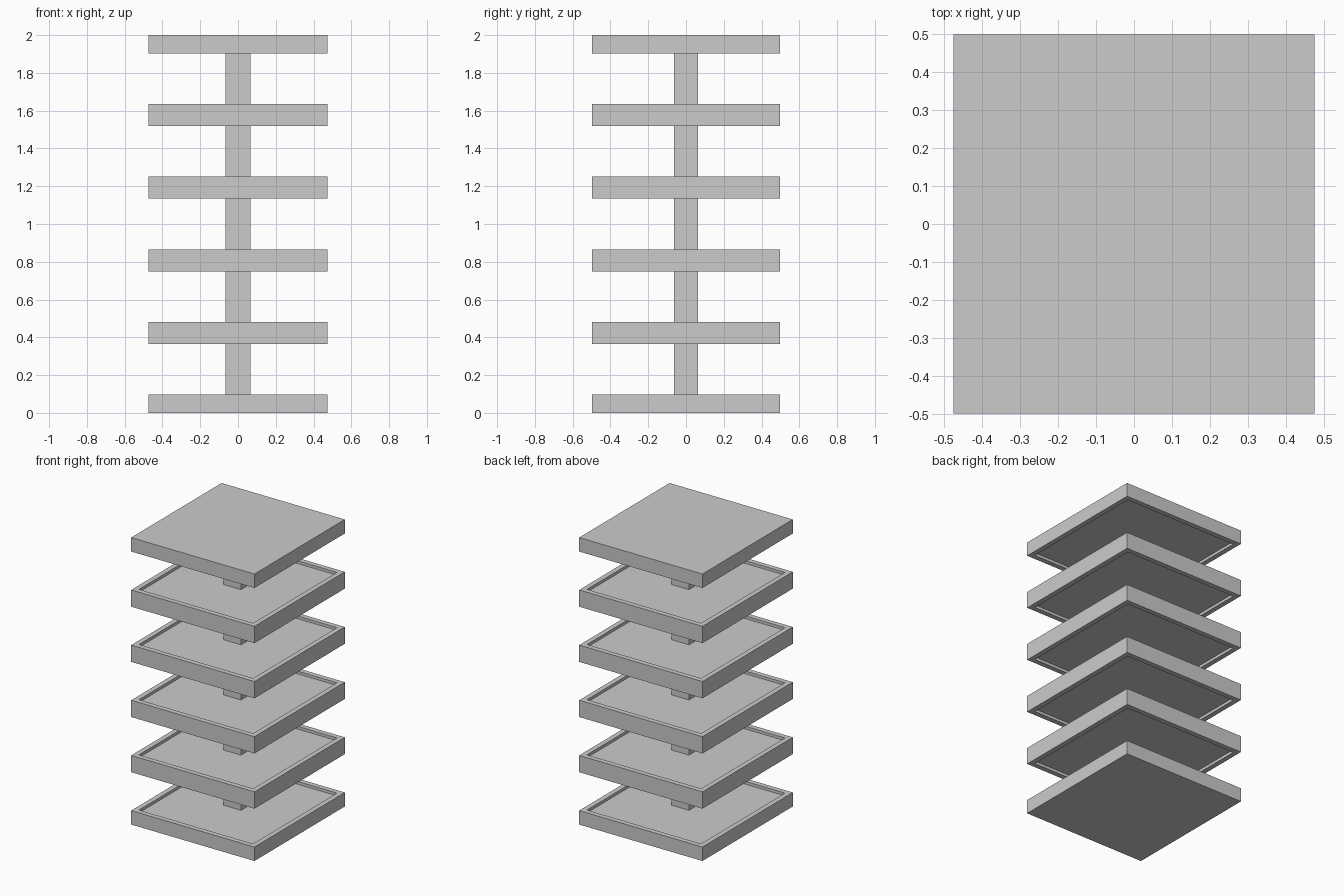
import bpy, bmesh

if "Cube" in bpy.data.objects:
    bpy.data.objects.remove(bpy.data.objects["Cube"])

W, D = 0.95, 0.995          # shelf width and depth
CORE, LIP = 0.078, 0.0195   # shelf core thickness, rim height
RIM = 0.05                  # rim width
GAP = (2 - 6 * CORE - 10 * LIP) / 5   # clear space between rims


def box(name, sx, sy, z0, z1, recess=()):
    """Box from z0 to z1; recess lists the z directions (+1/-1) to sink inside a rim."""
    bm = bmesh.new()
    bmesh.ops.create_cube(bm, size=1)
    for v in bm.verts:
        v.co = (v.co.x * sx, v.co.y * sy, z1 if v.co.z > 0 else z0)
    bm.normal_update()
    for sign in recess:
        face = next(f for f in bm.faces if f.normal.z * sign > 0.9)
        bmesh.ops.inset_region(bm, faces=[face], thickness=RIM)
        # second inset of zero width forms the recess walls
        bmesh.ops.inset_region(bm, faces=[face], thickness=0)
        for v in face.verts:
            v.co.z -= sign * LIP
        bm.normal_update()
    mesh = bpy.data.meshes.new(name)
    bm.to_mesh(mesh)
    bm.free()
    obj = bpy.data.objects.new(name, mesh)
    bpy.context.collection.objects.link(obj)
    return obj


# Stack: shelves with rims facing each other, joined by short posts
z = 0.0
for i in range(6):
    sides = [s for s, use in ((-1, i > 0), (1, i < 5)) if use]
    top = z + CORE + LIP * len(sides)
    name = {0: "base_tray", 5: "top_cover"}.get(i, f"shelf_{i}")
    box(name, W, D, z, top, sides)
    if i < 5:
        box(f"post_{i + 1}", 0.134, 0.126, top - LIP, top + GAP + LIP)
    z = top + GAP
